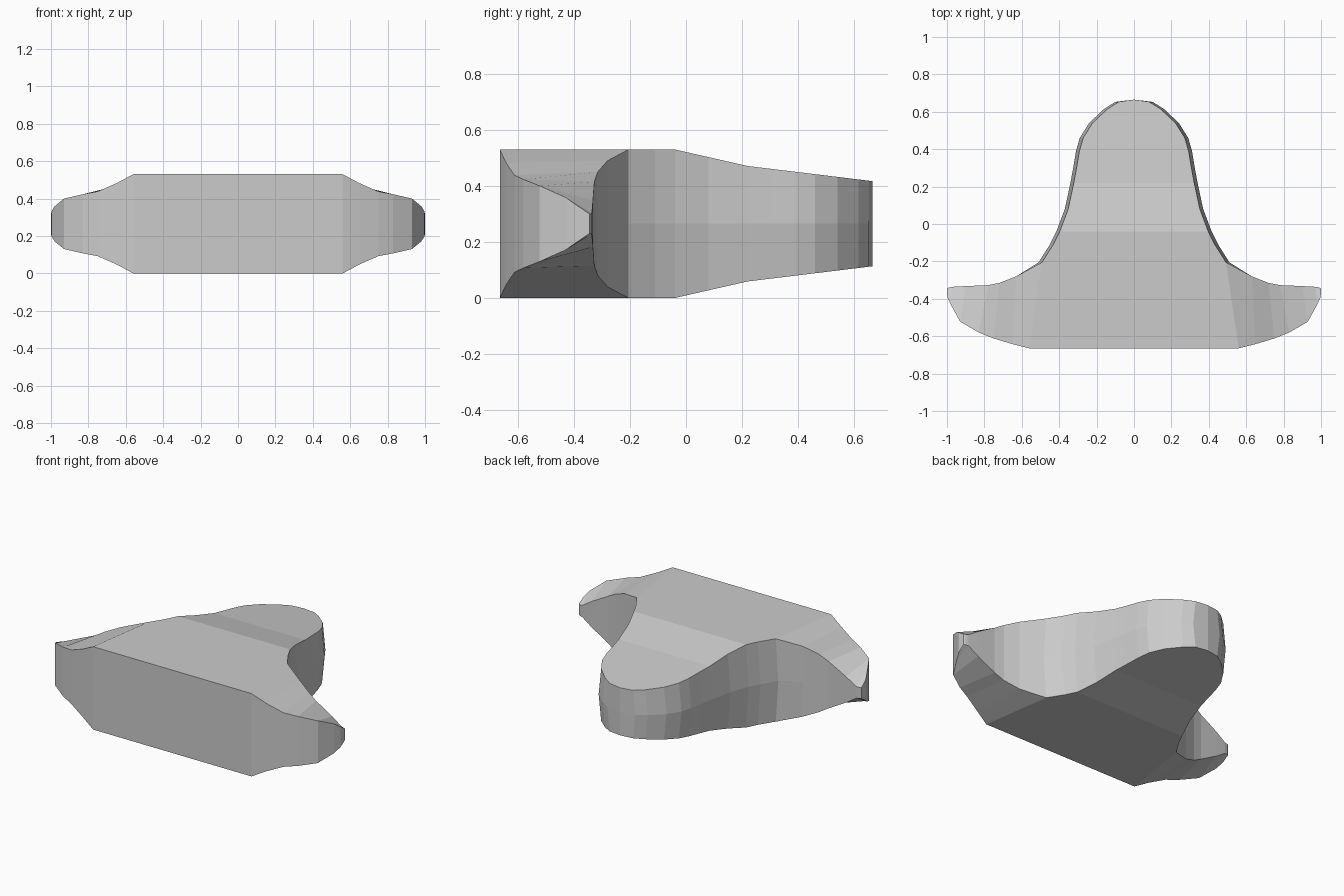
import bpy, bmesh

if "Cube" in bpy.data.objects:
    bpy.data.objects.remove(bpy.data.objects["Cube"])

MID = 0.265          # plane of vertical symmetry

# neck rows from rounded tip down to the shoulder: x, y of widest outline
neck = [(0.10, 0.653), (0.16, 0.615), (0.24, 0.54), (0.29, 0.46), (0.31, 0.39),
        (0.325, 0.30), (0.34, 0.22), (0.37, 0.08), (0.415, -0.04), (0.45, -0.11),
        (0.51, -0.205)]
# wing strips: inner edge and outer edge, each x, y, half height
inner = [(0.63, -0.28, 0.225), (0.72, -0.315, 0.185), (0.78, -0.327, 0.15),
         (0.90, -0.332, 0.083), (0.97, -0.336, 0.037), (0.99, -0.34, 0.035)]
outer = [(0.65, -0.642, 0.217), (0.75, -0.612, 0.173), (0.83, -0.58, 0.158),
         (0.93, -0.522, 0.135), (0.98, -0.43, 0.094), (0.998, -0.39, 0.066)]
tip = (1.0, -0.345, 0.035)
front = (0.56, -0.6645, 0.265)


def half_height(y):
    pts = [(-0.04, 0.265), (0.22, 0.206), (0.665, 0.152)]
    if y <= -0.04:
        return 0.265
    for (a, ha), (b, hb) in zip(pts, pts[1:]):
        if y <= b:
            return ha + (hb - ha) * (y - a) / (b - a)
    return 0.152


bm = bmesh.new()


def stack(x, y, h, inset=0.0):
    """Top, middle and bottom vertex; the middle one bulges past the others."""
    return [bm.verts.new((x - i, y, MID + z)) for z, i in
            ((h, inset), (0, 0), (-h, inset))]


def caps(*cols):
    bm.faces.new([c[0] for c in cols])
    bm.faces.new([c[2] for c in reversed(cols)])


# neck and central body, right half
tip_mid = stack(0, 0.665, half_height(0.665))
rim = [stack(x, y, half_height(y), 0.018) for x, y in neck]
spine = [tip_mid] + [stack(0, y, half_height(y)) for x, y in neck]
caps(tip_mid, spine[1], rim[0])
for i in range(len(rim) - 1):
    caps(rim[i], spine[i + 1], spine[i + 2], rim[i + 1])
front_mid = stack(0, -0.6645, 0.265)
front_end = stack(*front)
caps(rim[-1], spine[-1], front_mid, front_end)

# wing
ins = [rim[-1]] + [stack(*p) for p in inner]
outs = [front_end] + [stack(*p) for p in outer]
for i in range(len(inner)):
    caps(ins[i], outs[i], outs[i + 1], ins[i + 1])
end = stack(*tip)
caps(ins[-1], outs[-1], end)

# side wall following the outline
loop = [tip_mid] + rim + ins[1:] + [end] + outs[::-1] + [front_mid]
for a, b in zip(loop, loop[1:]):
    for k in (0, 1):
        bm.faces.new((a[k], b[k], b[k + 1], a[k + 1]))

# mirror to the left half
half = bm.verts[:] + bm.edges[:] + bm.faces[:]
copy = bmesh.ops.duplicate(bm, geom=half)["geom"]
for v in copy:
    if isinstance(v, bmesh.types.BMVert):
        v.co.x *= -1
bmesh.ops.remove_doubles(bm, verts=bm.verts, dist=0.0001)
loose = [v for v in bm.verts if not v.link_faces]
bmesh.ops.delete(bm, geom=loose, context='VERTS')
bmesh.ops.recalc_face_normals(bm, faces=bm.faces)

mesh = bpy.data.meshes.new("winged_block")
bm.to_mesh(mesh)
bm.free()
obj = bpy.data.objects.new("winged_block", mesh)
bpy.context.collection.objects.link(obj)
